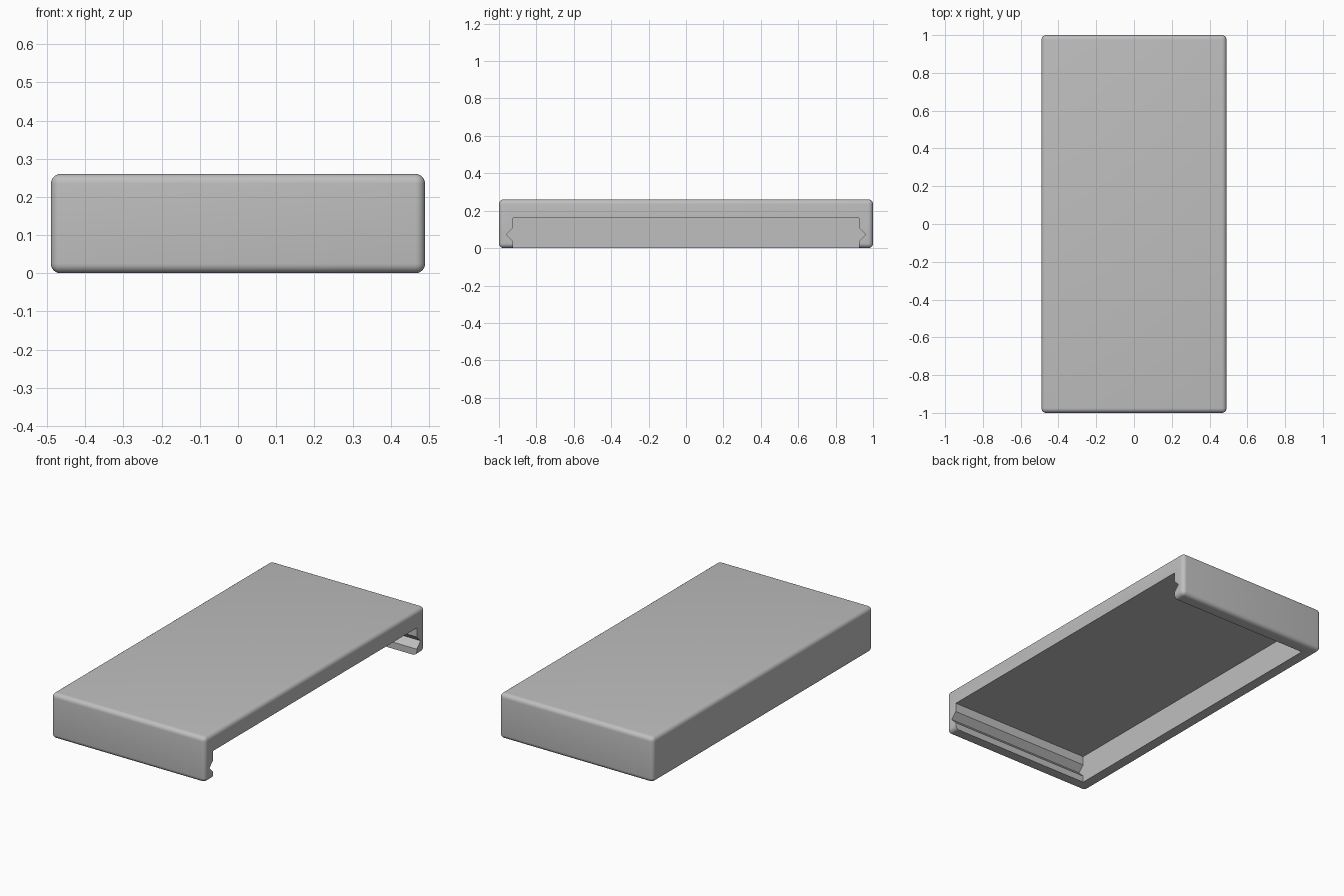
import bpy, bmesh, math

old = bpy.data.objects.get("Cube")
if old:
    bpy.data.objects.remove(old, do_unlink=True)

HALF_X, HALF_Y, HEIGHT = 0.49, 1.0, 0.26
ROUND = 0.025
WALL = 0.075          # end and back wall thickness
CEILING = 0.16
NOTCH_Z, NOTCH = 0.073, 0.035

grey = bpy.data.materials.new("light grey plastic")
grey.use_nodes = True
color = (0.52, 0.52, 0.52, 1)
grey.diffuse_color = color
grey.node_tree.nodes["Principled BSDF"].inputs["Base Color"].default_value = color


def make_object(name, bm):
    bmesh.ops.recalc_face_normals(bm, faces=bm.faces)
    mesh = bpy.data.meshes.new(name)
    bm.to_mesh(mesh)
    bm.free()
    mesh.materials.append(grey)
    obj = bpy.data.objects.new(name, mesh)
    bpy.context.collection.objects.link(obj)
    return obj


# Rounded slab
bm = bmesh.new()
bmesh.ops.create_cube(bm, size=1)
for v in bm.verts:
    v.co.x *= 2 * HALF_X
    v.co.y *= 2 * HALF_Y
    v.co.z = (v.co.z + 0.5) * HEIGHT
bmesh.ops.bevel(bm, geom=bm.edges[:], offset=ROUND, segments=6,
                profile=0.5, affect='EDGES')
cover = make_object("sliding_cover", bm)

# Cavity profile with a V groove at both ends, open below and at +x
y = HALF_Y - WALL
side = [(y, -0.1), (y, NOTCH_Z - NOTCH), (y + NOTCH, NOTCH_Z),
        (y, NOTCH_Z + NOTCH), (y, CEILING)]
profile = side + [(-py, pz) for py, pz in reversed(side)]
bm = bmesh.new()
face = bm.faces.new([bm.verts.new((-HALF_X + WALL, py, pz)) for py, pz in profile])
ext = bmesh.ops.extrude_face_region(bm, geom=[face])
for v in ext["geom"]:
    if isinstance(v, bmesh.types.BMVert):
        v.co.x = HALF_X + 0.1
cutter = make_object("cavity_cutter", bm)
cutter.hide_render = True

# Hollow out the slab
cut = cover.modifiers.new("cavity", 'BOOLEAN')
cut.operation = 'DIFFERENCE'
cut.solver = 'EXACT'
cut.object = cutter
bpy.ops.object.select_all(action='DESELECT')
cover.select_set(True)
bpy.context.view_layer.objects.active = cover
bpy.ops.object.modifier_apply(modifier=cut.name)
bpy.data.objects.remove(cutter, do_unlink=True)
bpy.ops.object.shade_smooth_by_angle(angle=math.radians(30))
